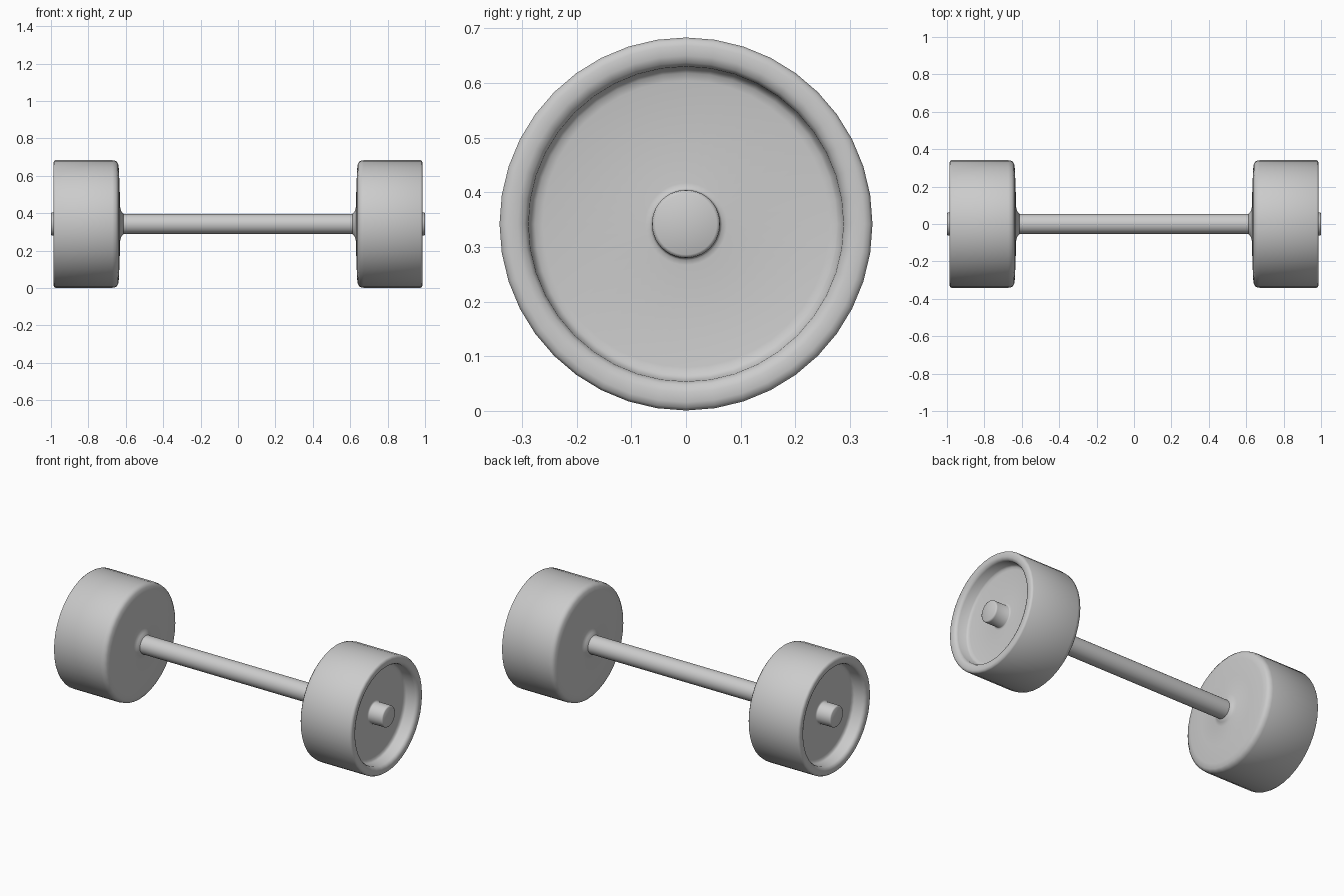
import bpy, bmesh, math
from mathutils import Matrix, Vector

if "Cube" in bpy.data.objects:
    bpy.data.objects.remove(bpy.data.objects["Cube"])

CENTRE_Z = 0.342
SIDES = 40


def lathe(name, profile, angle=50):
    """Revolve (x, radius) points around the x axis at axle height."""
    bm = bmesh.new()
    verts = [bm.verts.new((x, 0, r)) for x, r in profile]
    edges = [bm.edges.new(pair) for pair in zip(verts, verts[1:])]
    bmesh.ops.spin(bm, geom=verts + edges, cent=(0, 0, 0), axis=(1, 0, 0),
                   angle=math.tau, steps=SIDES, use_duplicate=False)
    bmesh.ops.remove_doubles(bm, verts=bm.verts, dist=0.0001)
    bmesh.ops.recalc_face_normals(bm, faces=bm.faces)
    mesh = bpy.data.meshes.new(name)
    bm.to_mesh(mesh)
    bm.free()
    obj = bpy.data.objects.new(name, mesh)
    obj.location.z = CENTRE_Z
    bpy.context.collection.objects.link(obj)
    bpy.ops.object.select_all(action='DESELECT')
    obj.select_set(True)
    bpy.context.view_layer.objects.active = obj
    bpy.ops.object.shade_smooth_by_angle(angle=math.radians(angle))
    return obj


# Wheel: hub stub, recessed outer face, rounded rim, tread, inner face, axle collar
wheel_profile = [
    (1.0, 0), (1.0, 0.056), (0.997, 0.061), (0.990, 0.0625),
    (0.912, 0.0625), (0.908, 0.066), (0.907, 0.075),
    (0.907, 0.262), (0.910, 0.276), (0.918, 0.285),
    (0.970, 0.288), (0.982, 0.295), (0.987, 0.308), (0.987, 0.326),
    (0.984, 0.336), (0.976, 0.341),
    (0.672, 0.341), (0.652, 0.337), (0.641, 0.322), (0.637, 0.295),
    (0.633, 0.20), (0.630, 0.09), (0.624, 0.068), (0.612, 0.055),
    (0.612, 0),
]
for side, label in ((1, "right"), (-1, "left")):
    lathe(f"{label}_wheel", [(side * x, r) for x, r in wheel_profile])

# Axle joining the wheels
lathe("axle", [(-0.64, 0), (-0.64, 0.054), (0.64, 0.054), (0.64, 0)])
